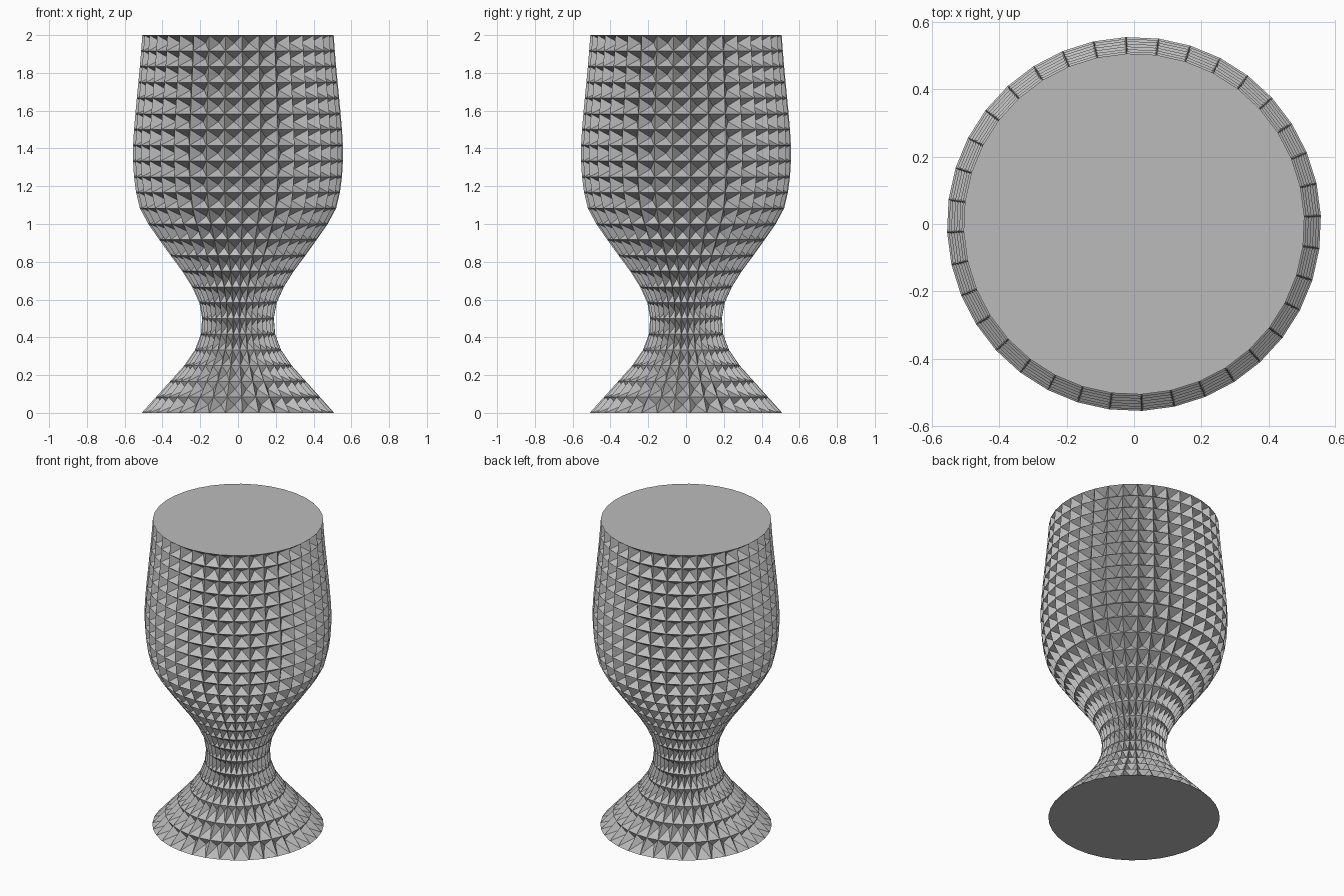
import bpy, bmesh, math

if "Cube" in bpy.data.objects:
    bpy.data.objects.remove(bpy.data.objects["Cube"])

COLUMNS = 36
TURN = math.radians(2.5)
# Ring radii from the foot to the rim, evenly spaced in height
RADII = [.51, .435, .36, .285, .228, .197, .19, .205, .243, .295, .357, .417, .475,
         .52, .54, .551, .556, .556, .551, .544, .536, .528, .52, .513, .507]
STEP = 2 / (len(RADII) - 1)


def point(r, column, z):
    a = TURN + column * 2 * math.pi / COLUMNS
    return (r * math.cos(a), r * math.sin(a), z)


bm = bmesh.new()
rings = [[bm.verts.new(point(r, c, k * STEP)) for c in range(COLUMNS)]
         for k, r in enumerate(RADII)]

# Goblet wall: every cell is a four-sided pyramid dimple pointing at the axis
for k in range(len(RADII) - 1):
    mean = (RADII[k] + RADII[k + 1]) / 2 * math.cos(math.pi / COLUMNS)
    depth = 0.03 + 0.06 * mean
    for c in range(COLUMNS):
        n = (c + 1) % COLUMNS
        cell = [rings[k][c], rings[k][n], rings[k + 1][n], rings[k + 1][c]]
        tip = bm.verts.new(point(mean - depth, c + 0.5, (k + 0.5) * STEP))
        for i in range(4):
            bm.faces.new((cell[i], cell[(i + 1) % 4], tip))

# Flat closed base and top
bm.faces.new(rings[0][::-1])
bm.faces.new(rings[-1])

mesh = bpy.data.meshes.new("dimpled_goblet")
bm.to_mesh(mesh)
bm.free()
goblet = bpy.data.objects.new("dimpled_goblet", mesh)
bpy.context.collection.objects.link(goblet)

grey = bpy.data.materials.new("mid_grey")
grey.diffuse_color = (0.5, 0.5, 0.5, 1)
grey.use_nodes = True
grey.node_tree.nodes["Principled BSDF"].inputs["Base Color"].default_value = grey.diffuse_color
mesh.materials.append(grey)
